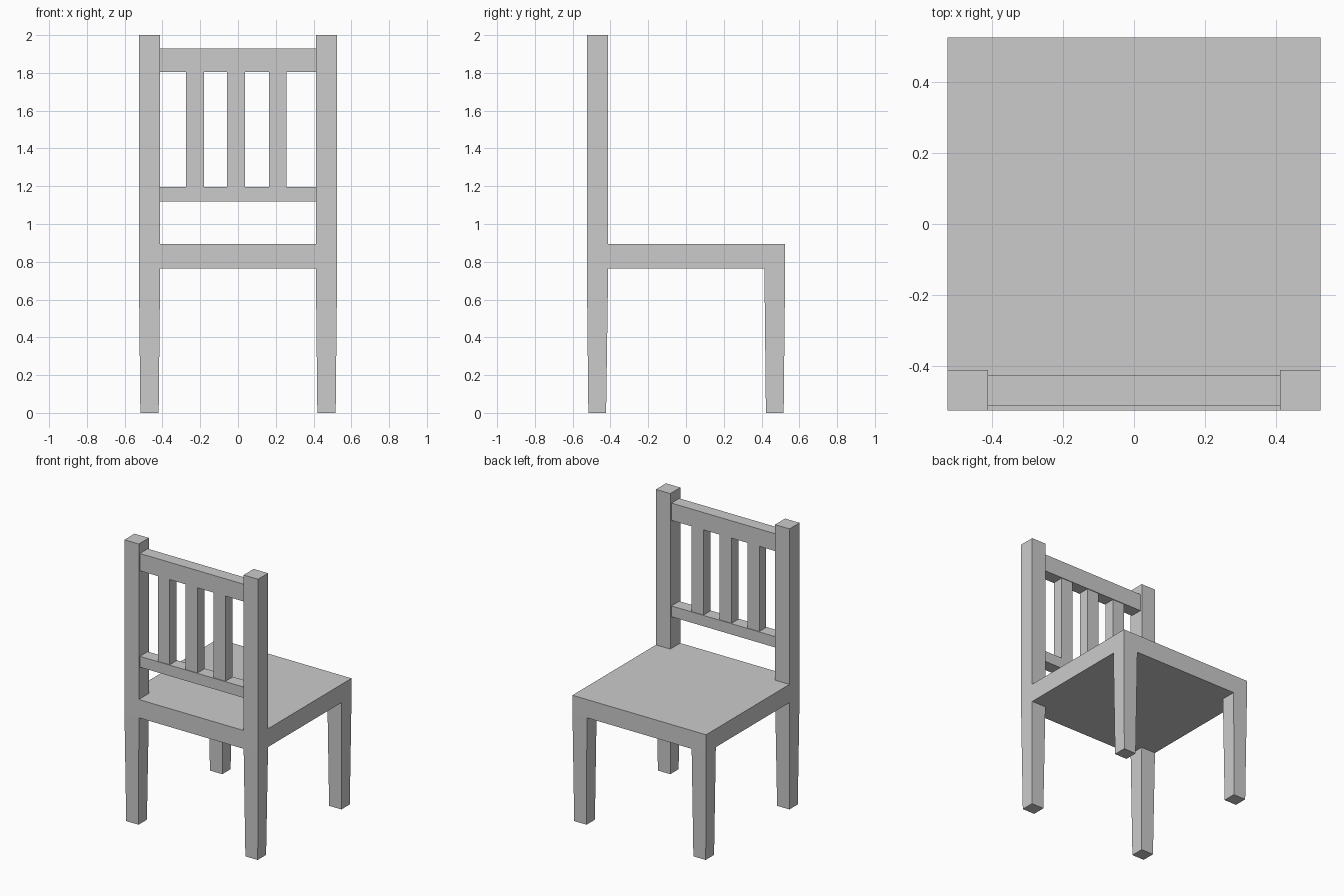
import bpy, bmesh

if "Cube" in bpy.data.objects:
    bpy.data.objects.remove(bpy.data.objects["Cube"])

HALF = 0.525                     # half width of the chair
SEAT_Z0, SEAT_Z1 = 0.765, 0.895  # underside and top of the seat


def block(name, x, y, z, foot=None):
    """Box from (min, max) ranges; foot = (x range, y range) tapers the bottom."""
    fx, fy = foot or (x, y)
    bm = bmesh.new()
    bmesh.ops.create_cube(bm, size=2)
    for v in bm.verts:
        i, j, k = (int(c > 0) for c in v.co)
        v.co = ((x if k else fx)[i], (y if k else fy)[j], z[k])
    mesh = bpy.data.meshes.new(name)
    bm.to_mesh(mesh)
    bm.free()
    obj = bpy.data.objects.new(name, mesh)
    bpy.context.collection.objects.link(obj)
    return obj


def mirror_x(obj):
    obj.modifiers.new("mirror", 'MIRROR').use_axis[0] = True


# Seat slab
block("seat", (-HALF, HALF), (-HALF, HALF), (SEAT_Z0, SEAT_Z1))

# Tapered legs, mirrored left to right
top_x, foot_x = (0.412, HALF), (0.42, 0.517)
mirror_x(block("front_leg", top_x, (0.415, HALF), (0, SEAT_Z0),
               (foot_x, (0.423, 0.517))))
mirror_x(block("back_leg", top_x, (-HALF, -0.412), (0, SEAT_Z0),
               (foot_x, (-0.517, -0.423))))

# Straight back posts
mirror_x(block("back_post", top_x, (-HALF, -0.412), (SEAT_Z1, 2)))

# Horizontal rails between the posts
for name, z in (("top_rail", (1.805, 1.928)), ("lower_rail", (1.12, 1.197))):
    block(name, (-0.412, 0.412), (-0.513, -0.425), z)

# Upright slats between the rails
for n, cx in enumerate((-0.228, -0.01, 0.21), 1):
    block(f"back_slat_{n}", (cx - 0.047, cx + 0.047), (-0.508, -0.43),
          (1.197, 1.805))
